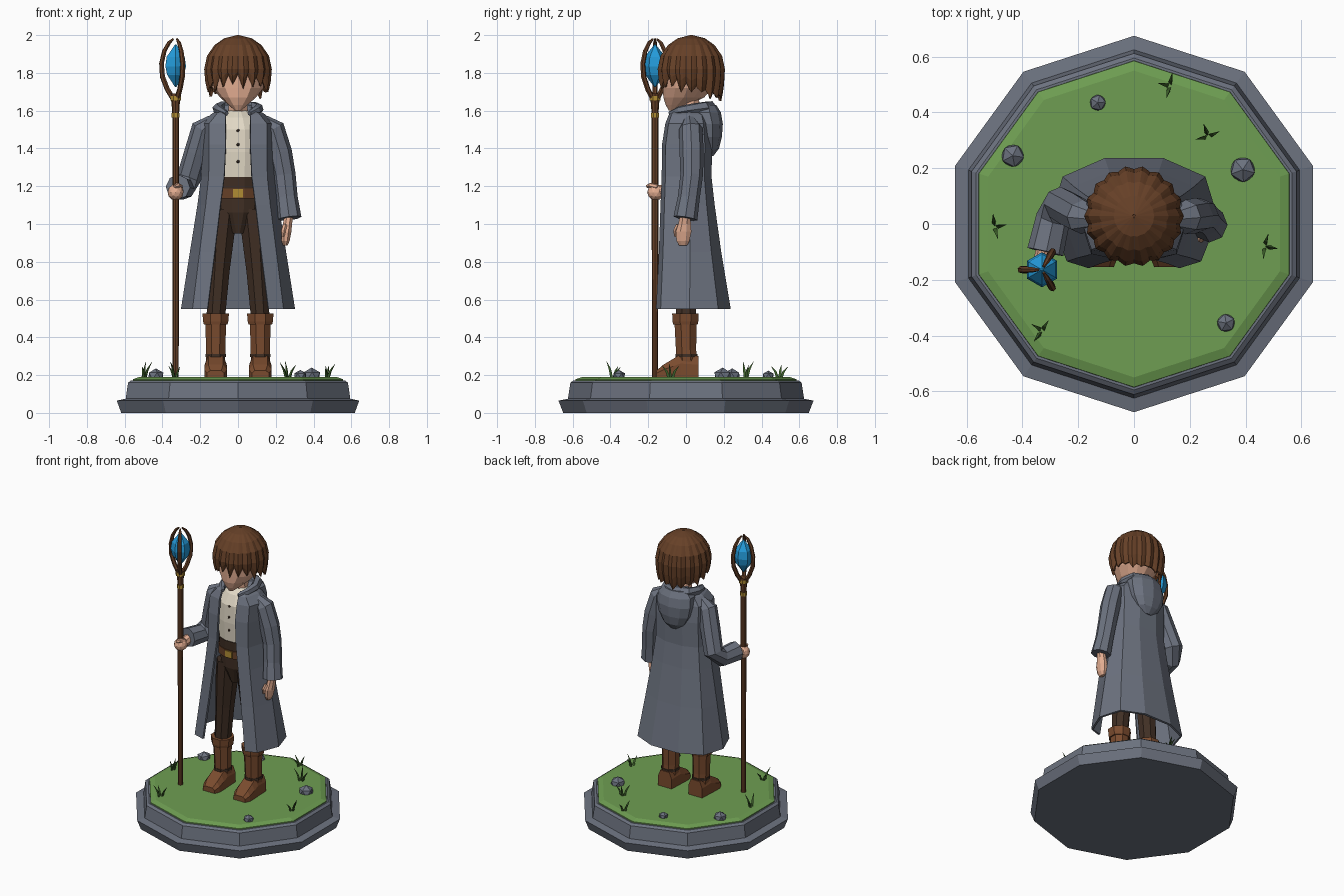
import bpy, bmesh, math, random
from mathutils import Vector, Matrix

random.seed(4)


def colour(name, *rgb):
    m = bpy.data.materials.new(name)
    m.diffuse_color = [((c / 255 + 0.055) / 1.055) ** 2.4 for c in rgb] + [1]
    return m


GREY = colour("slate grey", 108, 114, 127)
GRASS = colour("grass green", 110, 158, 82)
BLADE = colour("dark green", 58, 92, 40)
SKIN = colour("skin", 228, 174, 146)
BROWN = colour("dark brown", 102, 64, 39)
LEATHER = colour("leather", 122, 75, 46)
TROUSER = colour("trouser brown", 64, 47, 36)
SHIRT = colour("cream", 226, 217, 198)
GOLD = colour("gold", 176, 140, 52)
BLUE = colour("crystal blue", 36, 155, 218)


def finish(name, bm, mat):
    bmesh.ops.recalc_face_normals(bm, faces=bm.faces)
    me = bpy.data.meshes.new(name)
    bm.to_mesh(me)
    bm.free()
    me.materials.append(mat)
    ob = bpy.data.objects.new(name, me)
    bpy.context.collection.objects.link(ob)
    return ob


def bridge(name, rings, mat, closed=True, caps=True):
    """Skin a list of point rings."""
    bm = bmesh.new()
    vs = [[bm.verts.new(p) for p in r] for r in rings]
    n = len(vs[0])
    for a, b in zip(vs, vs[1:]):
        for i in range(n if closed else n - 1):
            j = (i + 1) % n
            bm.faces.new((a[i], a[j], b[j], b[i]))
    if caps:
        bm.faces.new(vs[0])
        bm.faces.new(vs[-1])
    return finish(name, bm, mat)


def loft(name, levels, mat, n=10, turn=-90.0):
    """Stack of horizontal ellipses: (z, cx, cy, rx, ry)."""
    rings = []
    for z, cx, cy, rx, ry in levels:
        angs = [math.radians(turn) + math.tau * i / n for i in range(n)]
        rings.append([(cx + rx * math.cos(a), cy + ry * math.sin(a), z) for a in angs])
    return bridge(name, rings, mat)


def tube(name, pts, radii, mat, n=8):
    """Round section swept along a path without twisting."""
    pts = [Vector(p) for p in pts]
    u, rings = None, []
    for i, p in enumerate(pts):
        d = (pts[min(i + 1, len(pts) - 1)] - pts[max(i - 1, 0)]).normalized()
        u = d.orthogonal() if u is None else u - d * u.dot(d)
        u.normalize()
        v = d.cross(u)
        rings.append([p + radii[i] * (u * math.cos(math.tau * k / n) + v * math.sin(math.tau * k / n))
                      for k in range(n)])
    return bridge(name, rings, mat)


def blob(name, loc, scale, mat, sub=1, spin=0.0):
    bm = bmesh.new()
    bmesh.ops.create_icosphere(bm, subdivisions=sub, radius=1)
    bm.transform(Matrix.Translation(loc) @ Matrix.Rotation(spin, 4, 'Z') @ Matrix.Diagonal((*scale, 1)))
    return finish(name, bm, mat)


def box(name, loc, size, mat):
    bm = bmesh.new()
    bmesh.ops.create_cube(bm, size=1)
    bm.transform(Matrix.Translation(loc) @ Matrix.Diagonal((*size, 1)))
    return finish(name, bm, mat)


def solidify(ob, t, offset=0):
    m = ob.modifiers.new("thickness", 'SOLIDIFY')
    m.thickness, m.offset = t, offset


# Ten-sided plinth and turf
loft("plinth", [(z, 0, 0, r, r) for z, r in
                ((0, .65), (.065, .675), (.075, .625), (.16, .612), (.172, .595))], GREY)
loft("turf", [(z, 0, 0, r, r) for z, r in ((.165, .587), (.178, .585), (.19, .55))], GRASS)

# Rocks and grass tufts
for x, y, r in ((-.13, .435, .032), (-.435, .245, .045), (.39, .195, .05), (.33, -.355, .036)):
    blob("rock", (x, y, .195), (r, r, r * .9), GREY, spin=x * 9)
for x, y in ((.13, .495), (.265, .315), (.47, -.08), (-.33, -.385), (-.5, -.01)):
    start = random.uniform(0, 6)
    for k in range(3):
        a = start + k * 1.5
        c, s, h = math.cos(a), math.sin(a), random.uniform(.05, .085)
        tube("grass_blade", [(x + .008 * c, y + .008 * s, .18), (x + .022 * c, y + .022 * s, .19 + h * .5),
                             (x + .045 * c, y + .045 * s, .19 + h)], (.009, .007, .0008), BLADE, 3)

# Boots and legs
for s in (-1, 1):
    x = s * .118
    sections = [(.066, .053, .30), (-.03, .057, .31), (-.07, .06, .285), (-.12, .06, .255), (-.155, .045, .225)]
    bridge("boot_foot", [[(x - w, y, .188), (x + w, y, .188), (x + w, y, .188 + (t - .188) * .6),
                          (x + w * .65, y, t), (x - w * .65, y, t), (x - w, y, .188 + (t - .188) * .6)]
                         for y, w, t in sections], LEATHER)
    loft("boot_shaft", [(.24, x, .005, .054, .058), (.34, x, 0, .055, .058), (.48, x, -.002, .06, .064)],
         LEATHER, 8, 22.5)
    loft("boot_strap", [(.295, x, .003, .059, .063), (.312, x, .003, .059, .063)], TROUSER, 8, 22.5)
    loft("boot_cuff", [(.468, x, -.003, .068, .07), (.485, x, -.003, .072, .074), (.527, x, -.003, .076, .076)],
         LEATHER, 8, 22.5)
    loft("trouser_leg", [(.5, x, 0, .053, .056), (.75, s * .1, 0, .06, .065), (.95, s * .085, 0, .072, .078),
                         (1.08, s * .072, 0, .075, .085)], TROUSER, 8, 22.5)

# Hips, belt, buckle, shirt and buttons
loft("trouser_hips", [(.95, 0, 0, .035, .06), (1.06, 0, 0, .115, .093), (1.15, 0, 0, .13, .095),
                      (1.25, 0, 0, .135, .1)], TROUSER, 12, -75)
loft("belt", [(1.135, 0, 0, .138, .103), (1.188, 0, 0, .138, .103)], BROWN, 12, -75)
box("belt_buckle", (0, -.102, 1.163), (.052, .009, .044), GOLD)
loft("shirt", [(1.22, 0, 0, .13, .094), (1.38, 0, .005, .145, .108), (1.5, 0, .01, .14, .108),
               (1.565, 0, .02, .095, .085), (1.6, 0, .03, .055, .055)], SHIRT, 12, -75)
for z, y in ((1.33, -.099), (1.42, -.1), (1.495, -.096)):
    blob("shirt_button", (0, y, z), (.009, .007, .009), TROUSER)

# Long open coat
rings = []
for z, rx, yf, yb, gap in ((.55, .295, -.152, .23, .16), (.85, .248, -.137, .18, .122), (1.1, .208, -.128, .145, .092),
                           (1.25, .188, -.122, .128, .072), (1.42, .186, -.12, .132, .064),
                           (1.53, .185, -.103, .122, .066), (1.575, .14, -.085, .11, .064),
                           (1.6, .095, -.06, .095, .06)):
    half = [(gap, yf), (max(rx * .8, gap + .01), yf * .85), (rx, .02), (rx * .85, yb * .72), (rx * .35, yb)]
    rings.append([(x, y, z) for x, y in half] + [(-x, y, z) for x, y in reversed(half)])
solidify(bridge("coat", rings, GREY, closed=False, caps=False), .014)

# Collar and folded hood
side = [(.06, -.085, 1.585), (.095, -.035, 1.6), (.108, .03, 1.61), (.085, .095, 1.615)]
path = side + [(0, .125, 1.615)] + [(-x, y, z) for x, y, z in reversed(side)]
tube("collar", path, (.012, .024, .028, .034, .038, .034, .028, .024, .012), GREY, 6)
loft("hood", [(1.36, 0, .125, .03, .02), (1.40, 0, .125, .085, .05), (1.46, 0, .12, .12, .07),
              (1.53, 0, .115, .135, .08), (1.59, 0, .1, .128, .085), (1.63, 0, .1, .09, .06)], GREY, 10)

# Sleeves and hands
tube("bent_sleeve", [(-.135, .02, 1.545), (-.185, .025, 1.505), (-.22, .045, 1.38), (-.262, .07, 1.24),
                     (-.29, .02, 1.19), (-.318, -.1, 1.195)], (.035, .062, .064, .064, .062, .066), GREY)
tube("straight_sleeve", [(.135, .02, 1.545), (.185, .025, 1.505), (.222, .03, 1.38), (.245, .03, 1.26),
                         (.258, .015, 1.14), (.272, -.003, 1.03)], (.035, .062, .064, .06, .058, .064), GREY)
blob("gripping_hand", (-.33, -.16, 1.168), (.043, .046, .044), SKIN, 2)
tube("gripping_wrist", [(-.318, -.08, 1.185), (-.328, -.14, 1.17)], (.032, .034), SKIN)
tube("gripping_thumb", [(-.305, -.15, 1.195), (-.32, -.19, 1.205), (-.335, -.205, 1.2)], (.015, .014, .009), SKIN, 6)
loft("hanging_hand", [(.885, .25, -.015, .012, .022), (.91, .252, -.016, .023, .037), (.96, .256, -.013, .029, .045),
                      (1.0, .262, -.008, .026, .036), (1.05, .27, -.003, .026, .03)], SKIN, 8, 22.5)
tube("hanging_thumb", [(.248, -.04, .995), (.24, -.055, .965), (.238, -.055, .935)], (.013, .013, .008), SKIN, 6)

# Neck and head
loft("neck", [(1.54, 0, .03, .055, .055), (1.67, 0, .02, .052, .052)], SKIN, 8, 22.5)
loft("head", [(1.602, 0, -.068, .018, .024), (1.63, 0, -.045, .05, .062), (1.67, 0, -.012, .095, .108),
              (1.72, 0, .01, .135, .132), (1.79, 0, .022, .15, .147), (1.88, 0, .03, .14, .14),
              (1.95, 0, .03, .08, .08)], SKIN, 12)

# Hair cap of pointed locks running from the crown
LOCKS, PER = 18, 4
rings = []
for phi, drop in ((2, 0), (25, 0), (45, 0), (67, 0), (90, 0), (90, .5), (90, .8), (90, 1)):
    ring = []
    for i in range(LOCKS * PER):
        a = -math.pi / 2 + math.tau * i / (LOCKS * PER)
        ridge = 1 - abs((i % PER) - PER / 2) / (PER / 2)
        odd = (i // PER) % 3
        f = -math.sin(a)
        tip = 1.685 + (.03 * f if f > 0 else .035 * f) + .012 * odd
        notch = 1.735 + (.055 * f if f > 0 else .05 * f)
        end = notch + (tip - notch) * ridge
        p = math.radians(phi)
        r = math.sin(p) * (.167 + .012 * ridge * math.sin(p)) * (1 - .11 * drop ** 2)
        z = 1.82 + .18 * math.cos(p)
        z += (end - z) * drop
        ring.append((r * math.cos(a), .028 + r * 1.01 * math.sin(a), z))
    rings.append(ring)
hair = bridge("hair", rings, BROWN, caps=False)
solidify(hair, .014, -1)
blob("hair_crown", (0, .028, 1.985), (.03, .03, .014), BROWN)

# Staff with gold bands, crystal and three curved prongs
SX, SY = -.33, -.164
tube("staff", [(SX, SY, z) for z in (.188, .7, 1.2, 1.58, 1.64, 1.69)], (.016, .017, .018, .018, .022, .03), BROWN)
for z, r in ((1.575, .023), (1.665, .031)):
    loft("staff_band", [(z - .012, SX, SY, r, r), (z + .012, SX, SY, r, r)], GOLD, 8, 22.5)
loft("crystal", [(1.725, SX, SY, .004, .004), (1.79, SX, SY, .052, .052), (1.835, SX, SY, .063, .063),
                 (1.885, SX, SY, .055, .055), (1.95, SX, SY, .004, .004)], BLUE, 6)
for a in (180, 60, -60):
    c, s = math.cos(math.radians(a)), math.sin(math.radians(a))
    tube("staff_prong", [(SX + r * c, SY + r * s, z) for r, z in
                         ((.012, 1.66), (.045, 1.715), (.07, 1.78), (.075, 1.85), (.06, 1.915),
                          (.035, 1.96), (.012, 1.98))],
         (.014, .014, .014, .013, .012, .01, .005), BROWN, 6)
